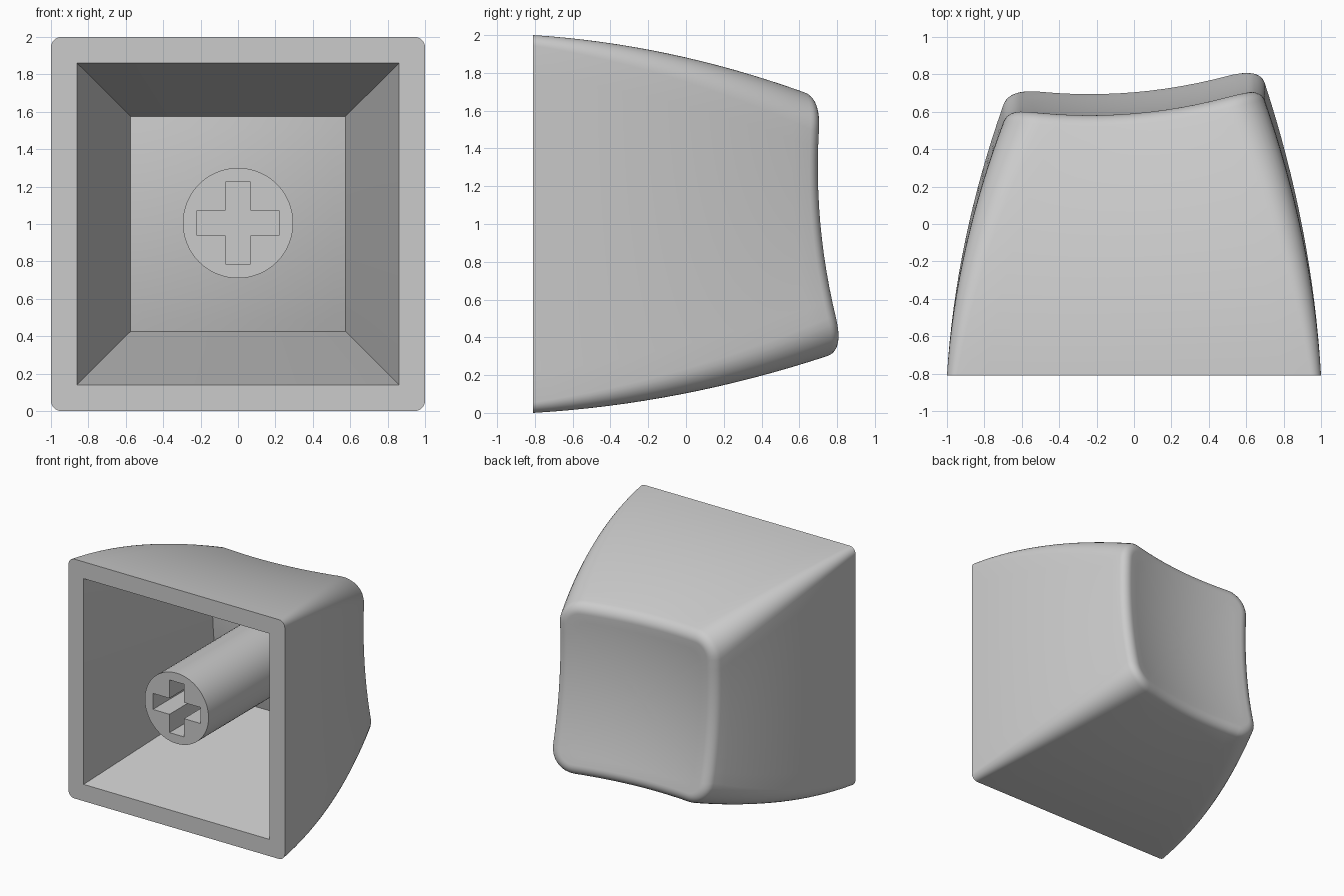
import bpy, bmesh, math

cube = bpy.data.objects.get("Cube")
if cube:
    bpy.data.objects.remove(cube)

FRONT = -0.81          # plane of the open underside
MID = 1.0              # height of the centre axis
FILLET = 0.07          # rounding between the sides and the dish
WALL = 0.105           # thickness behind the dish

grey = bpy.data.materials.new("warm_grey_plastic")
grey.use_nodes = True
colour = (0.6, 0.6, 0.6, 1)
grey.diffuse_color = colour
grey.node_tree.nodes["Principled BSDF"].inputs["Base Color"].default_value = colour


def dish(x, z):
    """Scooped, tilted surface pressed by the fingertip."""
    u, v = x / 0.65, (z - MID) / 0.65
    return 0.59 + 0.055 * u - 0.059 * v + 0.076 * u * u + 0.064 * v * v


def ring(half, radius, arc=8, straight=12):
    """Rounded square as (x, z) points; a zero radius gives a sharp one."""
    arcs = []
    corners = ((1, 1), (-1, 1), (-1, -1), (1, -1))
    for i, (sx, sz) in enumerate(corners):
        cx, cz = sx * (half - radius), MID + sz * (half - radius)
        angles = [math.pi / 2 * (i + k / arc) for k in range(arc + 1)]
        arcs.append([(cx + radius * math.cos(a), cz + radius * math.sin(a)) for a in angles])
    points = []
    for i, pts in enumerate(arcs):
        a, b = pts[-1], arcs[(i + 1) % 4][0]
        points += pts
        points += [(a[0] + (b[0] - a[0]) * k / straight, a[1] + (b[1] - a[1]) * k / straight)
                   for k in range(1, straight)]
    return points


def section(t, inset=0):
    """Outer outline at fraction t of the way from the underside to the dish edge."""
    return ring(1 - 0.09 * t - 0.21 * t * t - inset, 0.055 + 0.145 * t - inset)


def scaled(points, f):
    return [(x * f, MID + (z - MID) * f) for x, z in points]


def finish(bm, name):
    bmesh.ops.remove_doubles(bm, verts=bm.verts, dist=0.0002)
    bmesh.ops.recalc_face_normals(bm, faces=bm.faces)
    mesh = bpy.data.meshes.new(name)
    bm.to_mesh(mesh)
    bm.free()
    mesh.materials.append(grey)
    obj = bpy.data.objects.new(name, mesh)
    bpy.context.collection.objects.link(obj)
    bpy.ops.object.select_all(action="DESELECT")
    obj.select_set(True)
    bpy.context.view_layer.objects.active = obj
    bpy.ops.object.shade_smooth_by_angle(angle=math.radians(35))


def bridge(bm, a, b):
    for i in range(len(a)):
        j = (i + 1) % len(a)
        bm.faces.new((a[i], a[j], b[j], b[i]))


# Shell: one stack of loops from the cavity floor, out over the rim, to the dish
steps = 9
loops = []
floor = ring(0.575, 0)
for k in range(steps + 1):
    loops.append([(x, dish(x, z) - WALL, z) for x, z in scaled(floor, k / steps)])
loops.append([(x, FRONT, z) for x, z in ring(0.86, 0)])

# Bulging sides, each point rising in proportion to the dish height above it
tops = [dish(x, z) - FILLET for x, z in section(1)]
for k in range(17):
    t = k / 16
    loops.append([(x, FRONT + t * (top - FRONT), z) for (x, z), top in zip(section(t), tops)])

# Rounded edge, leaning inward with the sides
for k in range(1, 8):
    a = math.pi / 2 * k / 7
    rise = FILLET * math.sin(a)
    edge = section(1, FILLET * (1 - math.cos(a)) + 0.3 * rise)
    loops.append([(x, dish(x, z) - FILLET + rise, z) for x, z in edge])
for k in range(1, steps + 1):
    loops.append([(x, dish(x, z), z) for x, z in scaled(edge, 1 - k / steps)])

bm = bmesh.new()
stack = [[bm.verts.new(p) for p in loop] for loop in loops]
for a, b in zip(stack, stack[1:]):
    bridge(bm, a, b)
finish(bm, "cap_shell")

# Stem: round post with a cross-shaped socket
bm = bmesh.new()
sides, radius, arm, thick, depth = 64, 0.295, 0.22, 0.067, 0.6
circle = [(radius * math.cos(math.tau * k / sides), MID + 0.005 + radius * math.sin(math.tau * k / sides))
          for k in range(sides)]
cross = []
for q in range(4):
    c, s = round(math.cos(q * math.pi / 2)), round(math.sin(q * math.pi / 2))
    for x, z in ((arm, -thick), (arm, thick), (thick, thick)):
        cross.append((x * c - z * s, MID + 0.005 + x * s + z * c))
post_front = [bm.verts.new((x, FRONT, z)) for x, z in circle]
post_back = [bm.verts.new((x, dish(x, z) - WALL / 2, z)) for x, z in circle]
socket_front = [bm.verts.new((x, FRONT, z)) for x, z in cross]
socket_back = [bm.verts.new((x, FRONT + depth, z)) for x, z in cross]
bridge(bm, post_front, post_back)
bridge(bm, socket_front, socket_back)
bm.faces.new(socket_back)
bm.faces.new(post_back)
rim = [bm.edges.get((loop[i - 1], loop[i])) for loop in (post_front, socket_front) for i in range(len(loop))]
bmesh.ops.triangle_fill(bm, edges=rim, use_beauty=True, normal=(0, -1, 0))
finish(bm, "stem")
